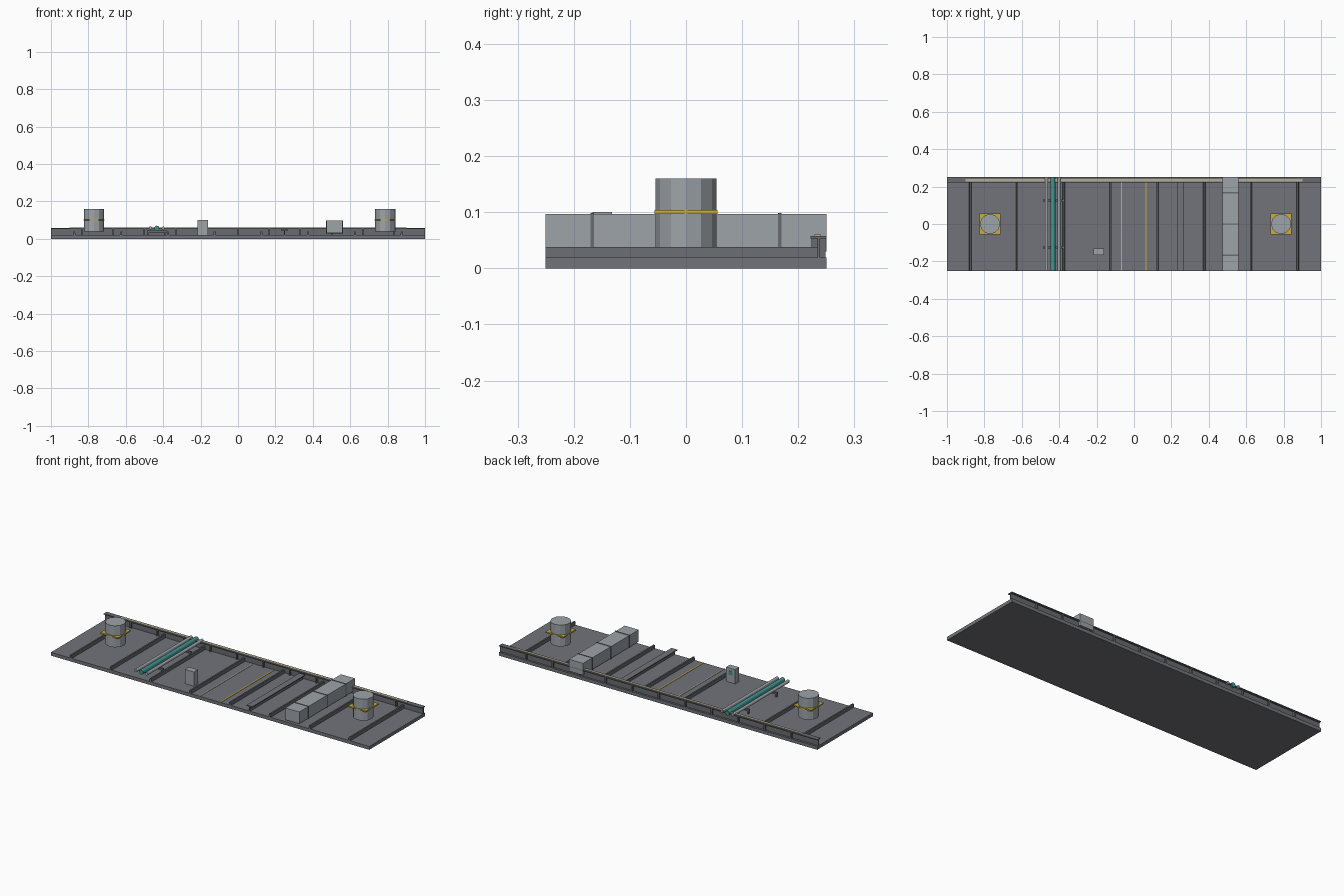
import bpy
import bmesh
from math import pi
from mathutils import Matrix

cube = bpy.data.objects.get("Cube")
if cube:
    bpy.data.objects.remove(cube, do_unlink=True)


def material(name, rgb):
    m = bpy.data.materials.new(name)
    m.use_nodes = True
    m.diffuse_color = (*rgb, 1)
    m.node_tree.nodes["Principled BSDF"].inputs["Base Color"].default_value = (*rgb, 1)
    return m


DECK = material("deck grey", (0.17, 0.175, 0.195))
FRAME = material("frame grey", (0.14, 0.145, 0.16))
METAL = material("light metal", (0.34, 0.37, 0.40))
GOLD = material("marking yellow", (0.58, 0.43, 0.05))
TEAL = material("teal", (0.05, 0.30, 0.28))
CREAM = material("cream", (0.50, 0.43, 0.33))


def finish(name, bm, mat):
    bmesh.ops.recalc_face_normals(bm, faces=bm.faces)
    mesh = bpy.data.meshes.new(name)
    bm.to_mesh(mesh)
    bm.free()
    mesh.materials.append(mat)
    obj = bpy.data.objects.new(name, mesh)
    bpy.context.collection.objects.link(obj)
    return obj


def box(name, xs, ys, zs, mat, taper=1.0):
    """Box between the given limits; taper narrows the top along x."""
    bm = bmesh.new()
    bmesh.ops.create_cube(bm, size=1)
    for v in bm.verts:
        if v.co.z > 0:
            v.co.x *= taper
        for i, (a, b) in enumerate((xs, ys, zs)):
            v.co[i] = (a + b) / 2 + v.co[i] * (b - a)
    return finish(name, bm, mat)


def cylinder(name, centre, radius, length, mat, sides=12, along_y=False):
    bm = bmesh.new()
    bmesh.ops.create_cone(bm, cap_ends=True, segments=sides, radius1=radius,
                          radius2=radius, depth=length)
    turn = Matrix.Rotation(pi / 2 if along_y else 0, 4, 'X')
    bmesh.ops.transform(bm, matrix=Matrix.Translation(centre) @ turn, verts=bm.verts)
    return finish(name, bm, mat)


FLOOR = 0.019
FULL = (-0.25, 0.25)
INNER = (-0.25, 0.223)

# Deck plate and cross ribs
box("deck_plate", (-1, 1), FULL, (0, FLOOR), DECK)
for i in range(8):
    x = -0.875 + i * 0.25
    box("cross_rib", (x - 0.006, x + 0.006), (-0.25, 0.235), (FLOOR, 0.038), FRAME, 0.7)

# Edge beam along the back, with stiffeners
box("beam_web", (-1, 1), (0.234, 0.239), (FLOOR, 0.053), FRAME)
box("beam_flange", (-1, 1), (0.222, 0.25), (0.053, 0.058), FRAME)
box("beam_trim", (-0.9, 0.9), (0.228, 0.241), (0.058, 0.06), CREAM)
for i in range(11):
    x = (i - 5) / 6
    box("beam_stiffener", (x - 0.004, x + 0.004), (0.224, 0.249), (FLOOR, 0.053), FRAME)

# Posts with square collars
for x in (-0.77, 0.787):
    cylinder("post", (x, 0, 0.099), 0.054, 0.122, METAL)
    box("post_collar", (x - 0.056, x + 0.056), (-0.056, 0.056), (0.097, 0.104), GOLD)

# Air duct with seam collars
box("duct", (0.472, 0.56), FULL, (0.03, 0.097), METAL)
for y in (-0.167, 0, 0.167):
    box("duct_seam", (0.47, 0.562), (y - 0.003, y + 0.003), (0.028, 0.099), FRAME)

# Pipe run on brackets
for x, r, mat in ((-0.468, 0.009, METAL), (-0.434, 0.013, TEAL), (-0.4, 0.009, METAL)):
    cylinder("pipe", (x, 0, 0.057), r, 0.5, mat, along_y=True)
for y in (-0.125, 0.125):
    box("pipe_bracket", (-0.487, -0.38), (y - 0.005, y + 0.005), (0.034, 0.045), FRAME)
    for x in (-0.48, -0.388):
        box("bracket_foot", (x - 0.004, x + 0.004), (y - 0.004, y + 0.004),
            (FLOOR, 0.034), FRAME)

# Cable tray: raised strip on a thin stem
box("tray_stem", (0.245, 0.251), INNER, (FLOOR, 0.044), FRAME)
box("tray_top", (0.23, 0.266), INNER, (0.044, 0.049), DECK)

# Control box with a small screen on its back face
box("control_box", (-0.217, -0.16), (-0.167, -0.132), (FLOOR, 0.1), METAL)
box("control_screen", (-0.2, -0.177), (-0.132, -0.13), (0.062, 0.085), TEAL)

# Painted floor lines
box("floor_line_cream", (-0.069, -0.063), INNER, (FLOOR, 0.021), CREAM)
box("floor_line_yellow", (0.061, 0.068), INNER, (FLOOR, 0.021), GOLD)
